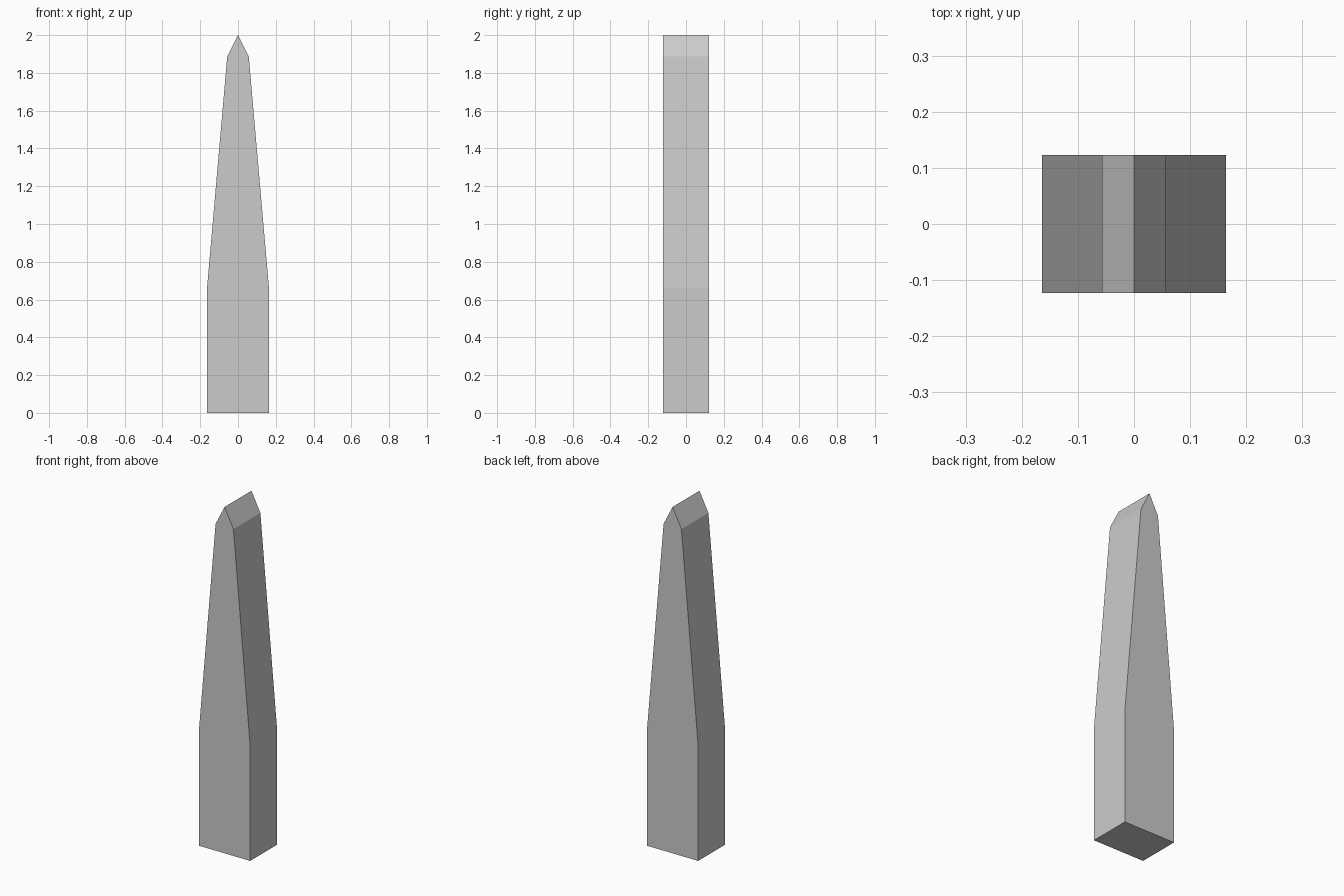
import bpy, bmesh

if "Cube" in bpy.data.objects:
    bpy.data.objects.remove(bpy.data.objects["Cube"])

HALF_DEPTH = 0.123

# Right half of the front silhouette: straight base, taper, pointed ridge
half = [(0.164, 0.0), (0.164, 0.66), (0.057, 1.887)]
profile = half + [(0.0, 2.0)] + [(-x, z) for x, z in reversed(half)]

# Extrude the silhouette front to back
bm = bmesh.new()
face = bm.faces.new([bm.verts.new((x, -HALF_DEPTH, z)) for x, z in profile])
ext = bmesh.ops.extrude_face_region(bm, geom=[face])
verts = [v for v in ext["geom"] if isinstance(v, bmesh.types.BMVert)]
bmesh.ops.translate(bm, verts=verts, vec=(0, 2 * HALF_DEPTH, 0))
bmesh.ops.recalc_face_normals(bm, faces=bm.faces)

mesh = bpy.data.meshes.new("tapered_post")
bm.to_mesh(mesh)
bm.free()
bpy.context.collection.objects.link(bpy.data.objects.new("tapered_post", mesh))
